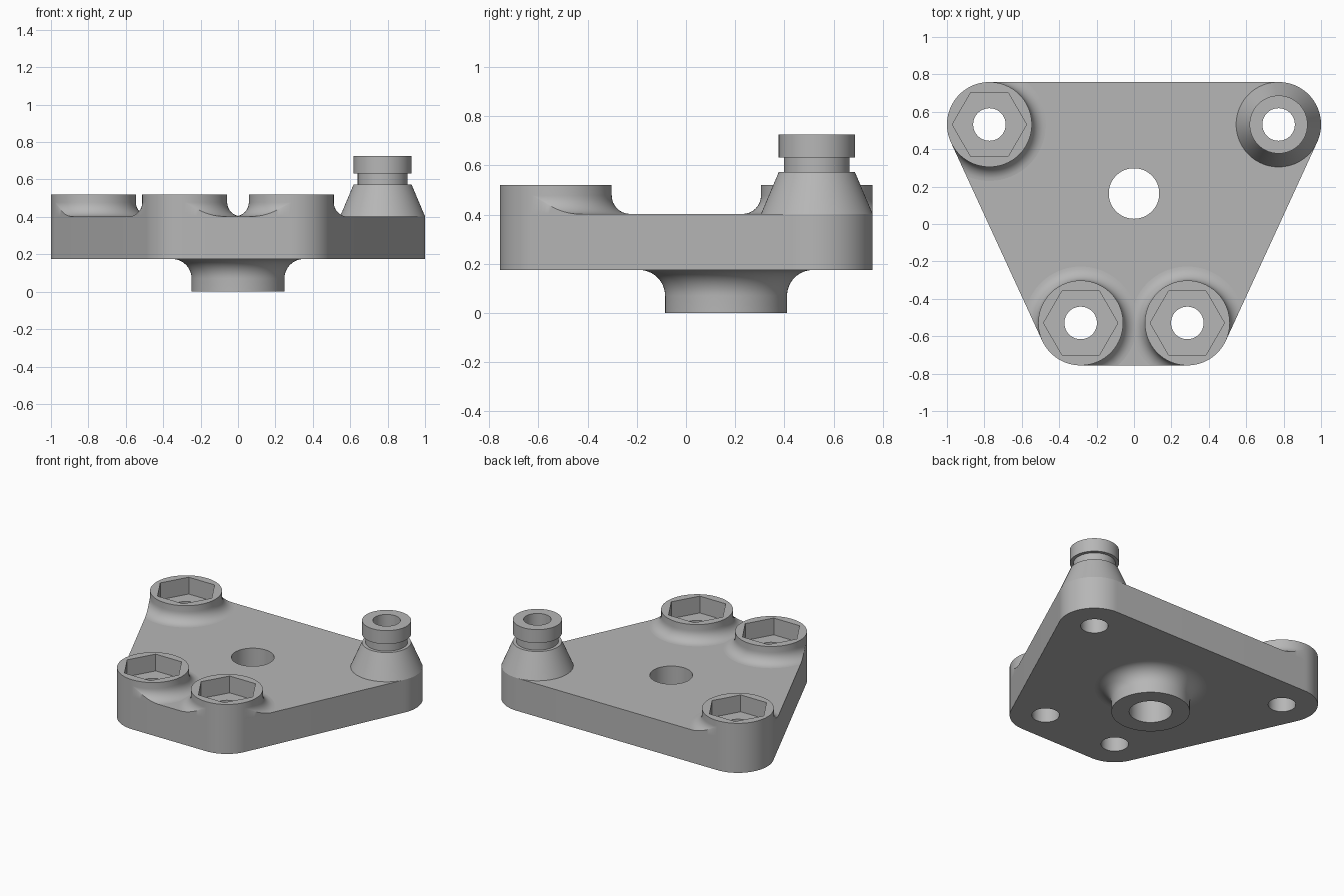
import bpy
import bmesh
from math import sin, cos, acos, pi
from mathutils import Vector
from mathutils.geometry import convex_hull_2d

if "Cube" in bpy.data.objects:
    bpy.data.objects.remove(bpy.data.objects["Cube"])

SEG = 96
ANGLES = [2 * pi * i / SEG for i in range(SEG)]
BASE, TOP, RIM = 0.175, 0.403, 0.52      # plate underside, plate top, boss rim
R, BORE, FILLET = 0.227, 0.087, 0.075
CORNERS = {
    "back_right": Vector((-0.773, 0.532)),
    "front_right": Vector((-0.285, -0.529)),
    "front_left": Vector((0.285, -0.529)),
    "back_left": Vector((0.773, 0.532)),
}
HUB = Vector((0, 0.163))
HUB_R, HUB_BORE, HUB_FILLET = 0.248, 0.135, 0.105

grey = bpy.data.materials.new("machined grey")
grey.use_nodes = True
colour = (0.47, 0.47, 0.47, 1)
grey.diffuse_color = colour
grey.node_tree.nodes["Principled BSDF"].inputs["Base Color"].default_value = colour


def circle(c, r):
    return [c + Vector((r * cos(a), r * sin(a))) for a in ANGLES]


def finish(obj):
    obj.data.materials.clear()
    obj.data.materials.append(grey)
    bpy.ops.object.select_all(action="DESELECT")
    obj.select_set(True)
    bpy.context.view_layer.objects.active = obj
    bpy.ops.object.shade_smooth_by_angle(angle=pi / 6)


def loft(name, centre, profile):
    """Sweep profile(angle) -> [(radius, z), ...] once round a vertical axis."""
    bm = bmesh.new()
    columns = [[bm.verts.new((centre.x + r * cos(a), centre.y + r * sin(a), z))
                for r, z in profile(a)] for a in ANGLES]
    for j, here in enumerate(columns):
        nxt = columns[(j + 1) % SEG]
        for i in range(len(here) - 1):
            bm.faces.new((here[i], nxt[i], nxt[i + 1], here[i + 1]))
    bmesh.ops.remove_doubles(bm, verts=bm.verts, dist=0.0002)
    mesh = bpy.data.meshes.new(name)
    bm.to_mesh(mesh)
    bm.free()
    obj = bpy.data.objects.new(name, mesh)
    bpy.context.collection.objects.link(obj)
    finish(obj)


# Plate outline: hull round the four corner circles
points = [p for c in CORNERS.values() for p in circle(c, R)]
outline = [points[i] for i in convex_hull_2d(points)]

# Plate: extruded outline with all five bores
curve = bpy.data.curves.new("plate", "CURVE")
curve.dimensions = "2D"
curve.fill_mode = "BOTH"
curve.extrude = (TOP - BASE) / 2
loops = [outline, circle(HUB, HUB_BORE)] + [circle(c, BORE) for c in CORNERS.values()]
for loop in loops:
    spline = curve.splines.new("POLY")
    spline.points.add(len(loop) - 1)
    for point, p in zip(spline.points, loop):
        point.co = (p.x, p.y, 0, 1)
    spline.use_cyclic_u = True
plate = bpy.data.objects.new("plate", curve)
bpy.context.collection.objects.link(plate)
plate.location.z = (TOP + BASE) / 2
bpy.ops.object.select_all(action="DESELECT")
plate.select_set(True)
bpy.context.view_layer.objects.active = plate
bpy.ops.object.convert(target="MESH")
bm = bmesh.new()
bm.from_mesh(plate.data)
bmesh.ops.remove_doubles(bm, verts=bm.verts, dist=0.0001)
bmesh.ops.recalc_face_normals(bm, faces=bm.faces)
bm.to_mesh(plate.data)
bm.free()
finish(plate)


def reach(c, a):
    """Distance from c to the plate edge in direction a."""
    ray, best = Vector((cos(a), sin(a))), 10
    for p, q in zip(outline, outline[1:] + outline[:1]):
        n = Vector((q.y - p.y, p.x - q.x))
        if n.dot(p - HUB) < 0:
            n = -n
        if n.dot(ray) > 1e-7:
            best = min(best, n.dot(p - c) / n.dot(ray))
    return best


# Hex-socket bosses: fillet trimmed at the plate edge
def boss_profile(c):
    def profile(a):
        flare = min(max(reach(c, a) - R, 0), FILLET)
        end = acos(1 - flare / FILLET)
        rows = [(R + flare, TOP)]
        for i in range(9):
            t = end * (1 - i / 8)
            rows.append((R + FILLET * (1 - cos(t)), TOP + FILLET * (1 - sin(t))))
        hexagon = 0.172 / cos(a % (pi / 3) - pi / 6)
        return rows + [(R, RIM), (hexagon, RIM), (hexagon, TOP)]
    return profile


for name, c in CORNERS.items():
    if name != "back_left":
        loft(name + "_socket_boss", c, boss_profile(c))

# Conical post with grooved collar
post = [(R, TOP), (0.155, 0.573), (0.133, 0.573), (0.133, 0.632),
        (0.155, 0.632), (0.155, 0.726), (BORE, 0.726), (BORE, TOP)]
loft("collared_post", CORNERS["back_left"], lambda a: post)

# Hub under the plate, flaring into the underside
hub = [(HUB_BORE, BASE), (HUB_BORE, 0), (HUB_R, 0)]
for i in range(13):
    t = pi / 2 * i / 12
    hub.append((HUB_R + HUB_FILLET * (1 - cos(t)), BASE - HUB_FILLET * (1 - sin(t))))
loft("lower_hub", HUB, lambda a: hub)
